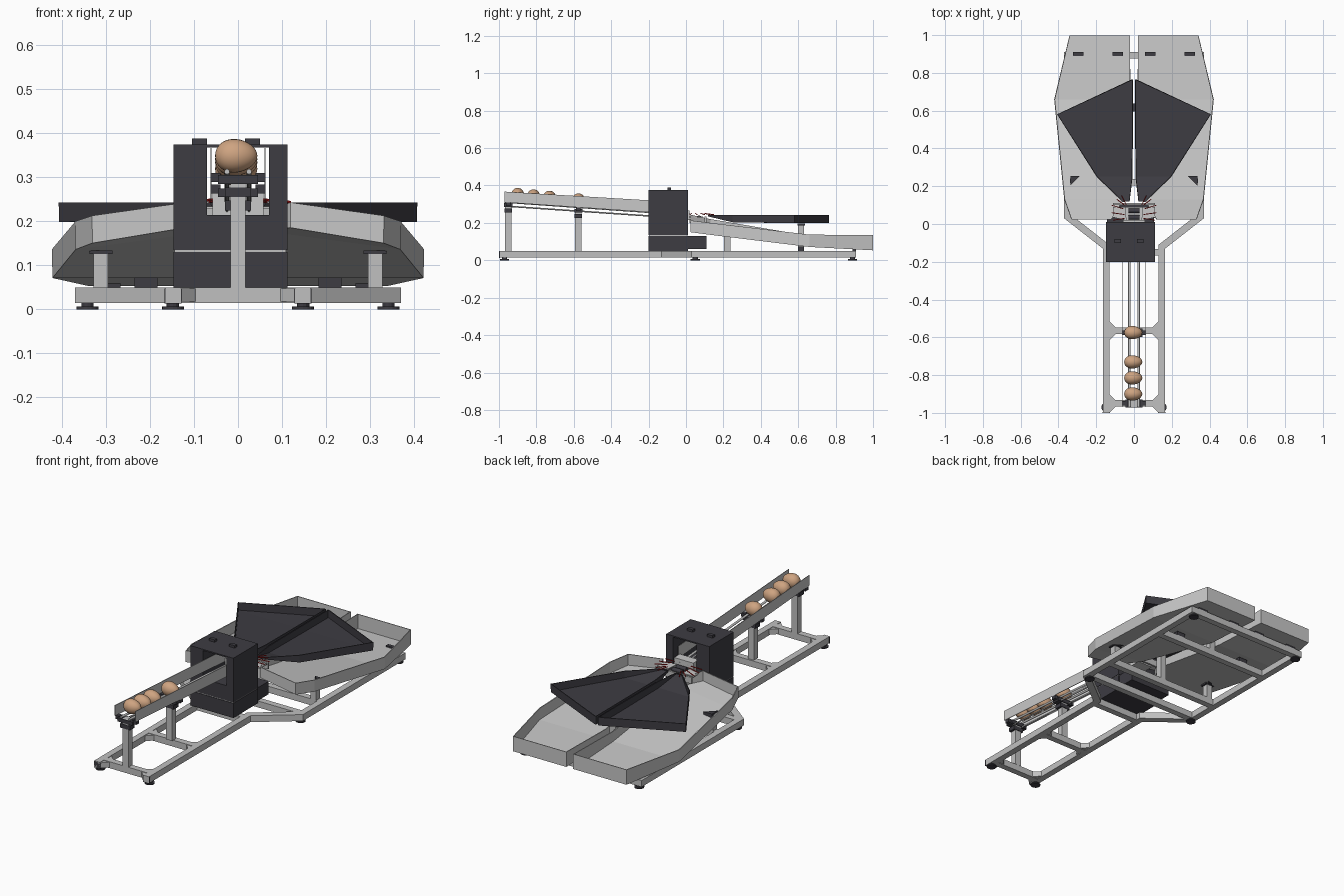
import bpy, bmesh, math
from mathutils import Vector, Matrix

cube = bpy.data.objects.get("Cube")
if cube:
    bpy.data.objects.remove(cube, do_unlink=True)


def material(name, rgb):
    m = bpy.data.materials.new(name)
    m.use_nodes = True
    m.diffuse_color = (*rgb, 1)
    m.node_tree.nodes["Principled BSDF"].inputs["Base Color"].default_value = (*rgb, 1)
    return m


ALU = material("aluminium grey", (0.53, 0.53, 0.53))
SHEET = material("pale sheet metal", (0.58, 0.58, 0.58))
DARK = material("charcoal", (0.047, 0.045, 0.055))
EGG = material("egg brown", (0.62, 0.37, 0.22))
RED = material("red", (0.6, 0.01, 0.01))


def finish(name, bm, mat, smooth=False):
    bmesh.ops.recalc_face_normals(bm, faces=bm.faces[:])
    me = bpy.data.meshes.new(name)
    bm.to_mesh(me)
    bm.free()
    ob = bpy.data.objects.new(name, me)
    bpy.context.collection.objects.link(ob)
    me.materials.append(mat)
    if smooth:
        for p in me.polygons:
            p.use_smooth = True
    return ob


def boxes(name, mat, *ranges):
    """One object from boxes given as (x0, x1, y0, y1, z0, z1)."""
    bm = bmesh.new()
    for x0, x1, y0, y1, z0, z1 in ranges:
        mx = Matrix.Translation(((x0 + x1) / 2, (y0 + y1) / 2, (z0 + z1) / 2))
        bmesh.ops.create_cube(bm, size=1, matrix=mx @ Matrix.Diagonal((x1 - x0, y1 - y0, z1 - z0, 1)))
    return finish(name, bm, mat)


def prism(name, mat, outline, axis, lo, hi):
    """Extrude an outline of the two other axes along the given axis."""
    bm = bmesh.new()
    verts = []
    for p in outline:
        co = list(p)
        co.insert(axis, lo)
        verts.append(bm.verts.new(co))
    face = bm.faces.new(verts)
    ext = bmesh.ops.extrude_face_region(bm, geom=[face])["geom"]
    move = Vector((0, 0, 0))
    move[axis] = hi - lo
    bmesh.ops.translate(bm, vec=move, verts=[g for g in ext if isinstance(g, bmesh.types.BMVert)])
    return finish(name, bm, mat)


def rod(name, mat, a, b, r, sides=12):
    a, b = Vector(a), Vector(b)
    bm = bmesh.new()
    rot = (b - a).to_track_quat('Z', 'Y').to_matrix().to_4x4()
    bmesh.ops.create_cone(bm, cap_ends=True, segments=sides, radius1=r, radius2=r,
                          depth=(b - a).length, matrix=Matrix.Translation((a + b) / 2) @ rot)
    return finish(name, bm, mat)


def pan(name, mat, s, rows, thick=0.005):
    """Open-top pan lofted from rows (y, x_in, x_out, z_in, z_out, top_in, top_out)."""
    bm = bmesh.new()
    loops = []
    for y, xi, xo, zi, zo, ti, to in rows:
        loops.append([bm.verts.new((s * x, y, z)) for x, z in ((xi, ti), (xi, zi), (xo, zo), (xo, to))])
    for a, b in zip(loops, loops[1:]):
        for i in range(3):
            bm.faces.new((a[i], a[i + 1], b[i + 1], b[i]))
    bm.faces.new(loops[0])
    bm.faces.new(loops[-1])
    ob = finish(name, bm, mat)
    mod = ob.modifiers.new("sheet", 'SOLIDIFY')
    mod.thickness = thick
    mod.offset = 0
    return ob


SIDES = ((1, "left"), (-1, "right"))
BOT, TOP = 0.015, 0.05

# Ground frame: narrow front, diagonals, wide back
for s, side in SIDES:
    prism(side + "_frame_rail", ALU,
          [(s * x, y) for x, y in ((0.13, -1), (0.165, -1), (0.165, -0.13), (0.37, 0.03), (0.37, 0.91),
                                   (0.335, 0.91), (0.335, 0.05), (0.13, -0.11))], 2, BOT, TOP)
    boxes(side + "_rail_cap", DARK, sorted((s * 0.128, s * 0.167)) + [-1, -0.995, 0.013, 0.047])
    for x, y in ((0.148, -0.97), (0.342, 0.05), (0.342, 0.89)):
        rod(side + "_foot", DARK, (s * x, y, 0), (s * x, y, 0.006), 0.025, 16)
        rod(side + "_foot_stem", DARK, (s * x, y, 0.006), (s * x, y, BOT), 0.014)
    # corner gussets of the front ladder
    for y, d in ((-0.933, 1), (-0.967, -1), (-0.548, 1), (-0.582, -1)):
        prism(side + "_gusset", ALU,
              [(s * 0.13, y), (s * 0.13, y + d * 0.033), (s * 0.097, y)], 2, BOT + 0.003, TOP - 0.003)
for y, w in ((-0.95, 0.13), (-0.565, 0.13), (-0.15, 0.13), (0.05, 0.34), (0.22, 0.34), (0.615, 0.34), (0.893, 0.34)):
    boxes("cross_bar", ALU, (-w, w, y - 0.017, y + 0.017, BOT, TOP))

# Infeed posts with dark saddles
for y, top in ((-0.95, 0.305), (-0.575, 0.275)):
    boxes("infeed_post", ALU, (-0.0175, 0.0175, y - 0.0175, y + 0.0175, TOP, top))
    boxes("post_saddle", DARK, (-0.045, 0.045, y - 0.022, y + 0.022, top - 0.02, top),
          (-0.03, 0.03, y - 0.02, y + 0.02, top - 0.05, top - 0.028))

# Sloping infeed: side sheets and guide rods
for s, side in SIDES:
    prism(side + "_infeed_wall", SHEET,
          [(-0.97, 0.31), (-0.97, 0.367), (-0.02, 0.31), (-0.02, 0.245)], 0, s * 0.06, s * 0.063)
    rod(side + "_guide_rod", ALU, (s * 0.025, -0.97, 0.313), (s * 0.025, 0.02, 0.243), 0.006)
    rod(side + "_lower_rod", ALU, (s * 0.025, -0.97, 0.29), (s * 0.025, -0.02, 0.225), 0.004)
    for y in (-0.95, -0.575):
        z = 0.29 - 0.07 * (y + 0.95)
        boxes(side + "_wall_bracket", DARK, sorted((s * 0.04, s * 0.062)) + [y - 0.012, y + 0.012, z, z + 0.02])

# Eggs lying across the rods, blunt end to one side
for i, y in enumerate((-0.9, -0.815, -0.73, -0.575)):
    bm = bmesh.new()
    bmesh.ops.create_uvsphere(bm, u_segments=24, v_segments=16, radius=1,
                              matrix=Matrix.Rotation(math.pi / 2, 4, 'Y'))
    for v in bm.verts:
        k = 1 - 0.12 * v.co.x
        v.co = Vector((v.co.x * 0.048 - 0.004, v.co.y * 0.035 * k + y, v.co.z * 0.038 * k + 0.349 - 0.09 * (y + 0.9)))
    finish("egg_%d" % (i + 1), bm, EGG, True)

# Grading housing with a tunnel, on a longer base
boxes("housing", DARK,
      (-0.147, -0.07, -0.2, 0.01, 0.135, 0.375), (0.07, 0.112, -0.2, 0.01, 0.135, 0.375),
      (-0.07, 0.07, -0.2, 0.01, 0.135, 0.215), (-0.07, 0.07, -0.2, 0.01, 0.368, 0.375))
boxes("housing_base", DARK, (-0.147, 0.112, -0.2, 0.01, 0.05, 0.13), (-0.142, 0.107, 0.01, 0.11, 0.06, 0.13))
boxes("housing_seam", ALU, (-0.144, 0.109, -0.197, 0.007, 0.13, 0.135))
for x in (-0.087, 0.033):
    boxes("housing_lid", DARK, (x - 0.017, x + 0.017, -0.1, -0.08, 0.375, 0.388))

# Outlet: plate, rollers, flaps and red fingers
boxes("outlet_plate", SHEET, (-0.058, 0.058, -0.03, 0.02, 0.215, 0.265))
boxes("outlet_bed", SHEET, (-0.045, 0.045, 0.02, 0.09, 0.2, 0.22))
boxes("outlet_bridge", ALU, (-0.11, 0.11, 0.1, 0.11, 0.2, 0.235))
for y in (0.035, 0.07):
    rod("outlet_roller", DARK, (-0.03, y, 0.228), (0.03, y, 0.228), 0.012, 16)
for s, side in SIDES:
    prism(side + "_outlet_flap", SHEET,
          [(s * x, y) for x, y in ((0.04, 0.02), (0.11, 0.035), (0.11, 0.09), (0.045, 0.09))], 2, 0.228, 0.234)
    for x0, y0, x1, y1 in ((0.05, 0.03, 0.11, 0.02), (0.05, 0.05, 0.12, 0.06), (0.055, 0.08, 0.12, 0.1),
                           (0.05, 0.1, 0.09, 0.13), (0.04, 0.1, 0.065, 0.15)):
        rod(side + "_finger", RED, (s * x0, y0, 0.25), (s * x1, y1, 0.244), 0.0025, 6)

# Collecting trays, dark upper pans, and their supports
for s, side in SIDES:
    pan(side + "_collecting_tray", SHEET, s, [
        (0.025, 0.12, 0.33, 0.187, 0.152, 0.243, 0.213),
        (0.13, 0.055, 0.367, 0.18, 0.138, 0.22, 0.2),
        (0.66, 0.022, 0.42, 0.073, 0.073, 0.13, 0.137),
        (0.997, 0.022, 0.34, 0.055, 0.055, 0.135, 0.135)])
    pan(side + "_upper_pan", DARK, s, [
        (0.12, 0.025, 0.06, 0.236, 0.236, 0.243, 0.243),
        (0.25, 0.01, 0.195, 0.205, 0.205, 0.243, 0.243),
        (0.58, 0.008, 0.405, 0.2, 0.2, 0.243, 0.243),
        (0.762, 0.008, 0.014, 0.2, 0.2, 0.243, 0.243)])
    boxes(side + "_tray_post", ALU, sorted((s * 0.295, s * 0.328)) + [0.203, 0.237, TOP, 0.13])
    boxes(side + "_tray_post_cap", DARK, sorted((s * 0.285, s * 0.338)) + [0.2, 0.24, 0.126, 0.134])
    prism(side + "_tray_bracket", DARK, [(s * 0.335, 0.255), (s * 0.335, 0.205), (s * 0.285, 0.255)], 2, 0.13, 0.152)
    for x in (0.085, 0.295):
        boxes(side + "_tray_clip", DARK, sorted((s * (x - 0.028), s * (x + 0.028))) + [0.89, 0.91, 0.05, 0.07])
    boxes(side + "_tray_rest", DARK, sorted((s * 0.183, s * 0.235)) + [0.6, 0.63, TOP, 0.073])
boxes("pan_post", ALU, (-0.0175, 0.0175, 0.6, 0.632, TOP, 0.185))
boxes("pan_post_cap", DARK, (-0.03, 0.03, 0.595, 0.637, 0.185, 0.197))
boxes("front_pan_post", ALU, (-0.0175, 0.0175, 0.203, 0.237, TOP, 0.2))
